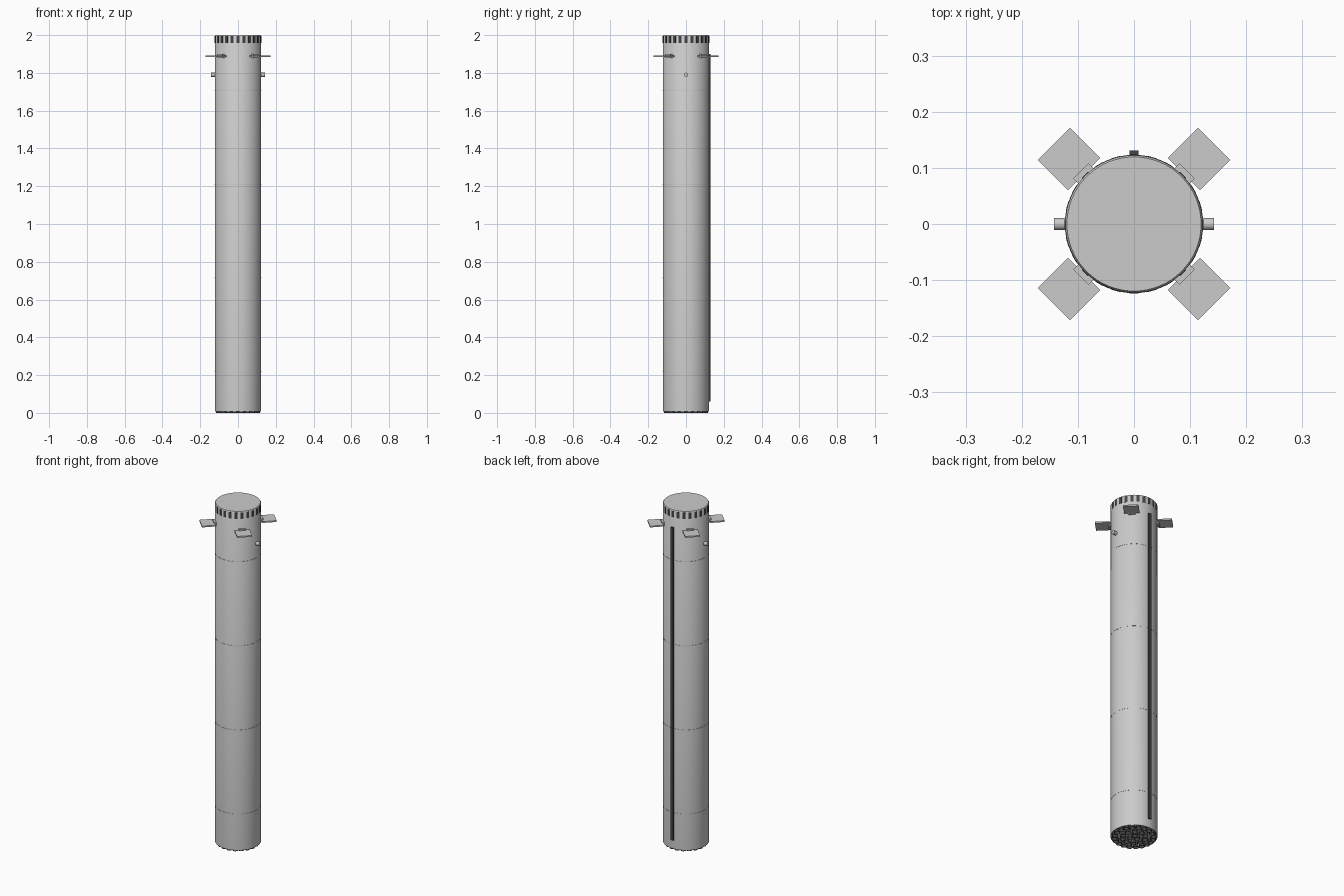
import bpy, math
from mathutils import Matrix

if "Cube" in bpy.data.objects:
    bpy.data.objects.remove(bpy.data.objects["Cube"])

R = 0.1225


def dark_material(name, v):
    m = bpy.data.materials.new(name)
    m.diffuse_color = (v, v, v, 1)
    m.use_nodes = True
    m.node_tree.nodes["Principled BSDF"].inputs["Base Color"].default_value = m.diffuse_color
    return m


DARK = dark_material("dark_metal", 0.06)


def mesh_object(name, verts, faces, mat=None, smooth=False):
    me = bpy.data.meshes.new(name)
    me.from_pydata(verts, [], faces)
    ob = bpy.data.objects.new(name, me)
    bpy.context.collection.objects.link(ob)
    if mat:
        me.materials.append(mat)
    if smooth:
        bpy.ops.object.select_all(action='DESELECT')
        ob.select_set(True)
        bpy.context.view_layer.objects.active = ob
        bpy.ops.object.shade_smooth_by_angle(angle=math.radians(35))
    return ob


def lathe(name, profile, n, mat=None, cap_start=False, cap_end=False, closed=False, at=(0, 0)):
    # profile runs counter-clockwise in (r, z): up the outside
    verts, faces = [], []
    for r, z in profile:
        for i in range(n):
            a = 2 * math.pi * i / n
            verts.append((at[0] + r * math.cos(a), at[1] + r * math.sin(a), z))
    k = len(profile)
    for j in range(k if closed else k - 1):
        j2 = (j + 1) % k
        for i in range(n):
            i2 = (i + 1) % n
            faces.append((j * n + i, j * n + i2, j2 * n + i2, j2 * n + i))
    if cap_start:
        faces.append(tuple(reversed(range(n))))
    if cap_end:
        faces.append(tuple((k - 1) * n + i for i in range(n)))
    return mesh_object(name, verts, faces, mat, True)


def radial_box(name, r0, r1, width, z0, z1, angle, mat=None):
    h = width / 2
    rot = Matrix.Rotation(angle, 3, 'Z')
    from mathutils import Vector
    v = [rot @ Vector((x, y, z)) for z in (z0, z1)
         for x, y in ((r0, -h), (r1, -h), (r1, h), (r0, h))]
    f = [(3, 2, 1, 0), (4, 5, 6, 7), (0, 1, 5, 4), (1, 2, 6, 5), (2, 3, 7, 6), (3, 0, 4, 7)]
    return mesh_object(name, v, f, mat)


# main tank with a shallow recess at the engine end
lathe("tank_body", [(R - 0.003, 0.03), (R - 0.003, 0.008), (R, 0.008), (R, 1.995), (R - 0.003, 2.0)],
      64, cap_start=True, cap_end=True)

# thin weld rings
for i in range(4):
    z = 0.22 + i * 0.495
    lathe("weld_ring_%d" % i, [(R - 0.002, z - 0.002), (R + 0.0008, z - 0.002),
                               (R + 0.0008, z + 0.002), (R - 0.002, z + 0.002)], 64, closed=True)

# vent slots round the top
for i in range(24):
    radial_box("vent_%02d" % i, R - 0.004, R + 0.001, 0.016, 1.958, 1.994,
               2 * math.pi * (i + 0.5) / 24 + math.pi / 24, DARK)

# four steering fins with hinge blocks
for i in range(4):
    a = math.pi / 4 + i * math.pi / 2
    radial_box("fin_%d" % i, 0.126, 0.202, 0.081, 1.885, 1.893, a)
    radial_box("fin_hinge_%d" % i, 0.112, 0.134, 0.038, 1.878, 1.900, a)

# lifting pins on both sides
for side in (-1, 1):
    pin = lathe("lifting_pin", [(0.011, 0.115), (0.011, 0.143)], 16, cap_start=True, cap_end=True)
    pin.data.transform(Matrix.Translation((0, 0, 1.79)) @
                       Matrix.Rotation(side * math.pi / 2, 4, 'Y'))

# cable raceway down the back
radial_box("cable_raceway", R - 0.004, 0.131, 0.016, 0.06, 1.90, math.pi / 2, DARK)

# engine bells in three rings
for count, ring in ((3, 0.021), (10, 0.061), (20, 0.1025)):
    for i in range(count):
        a = 2 * math.pi * (i + 0.5) / count
        lathe("engine_bell", [(0.004, 0.028), (0.011, 0.016), (0.0145, 0.0), (0.0157, 0.0),
                              (0.0125, 0.018), (0.006, 0.032)], 16, DARK, cap_start=True,
              at=(ring * math.cos(a), ring * math.sin(a)))
